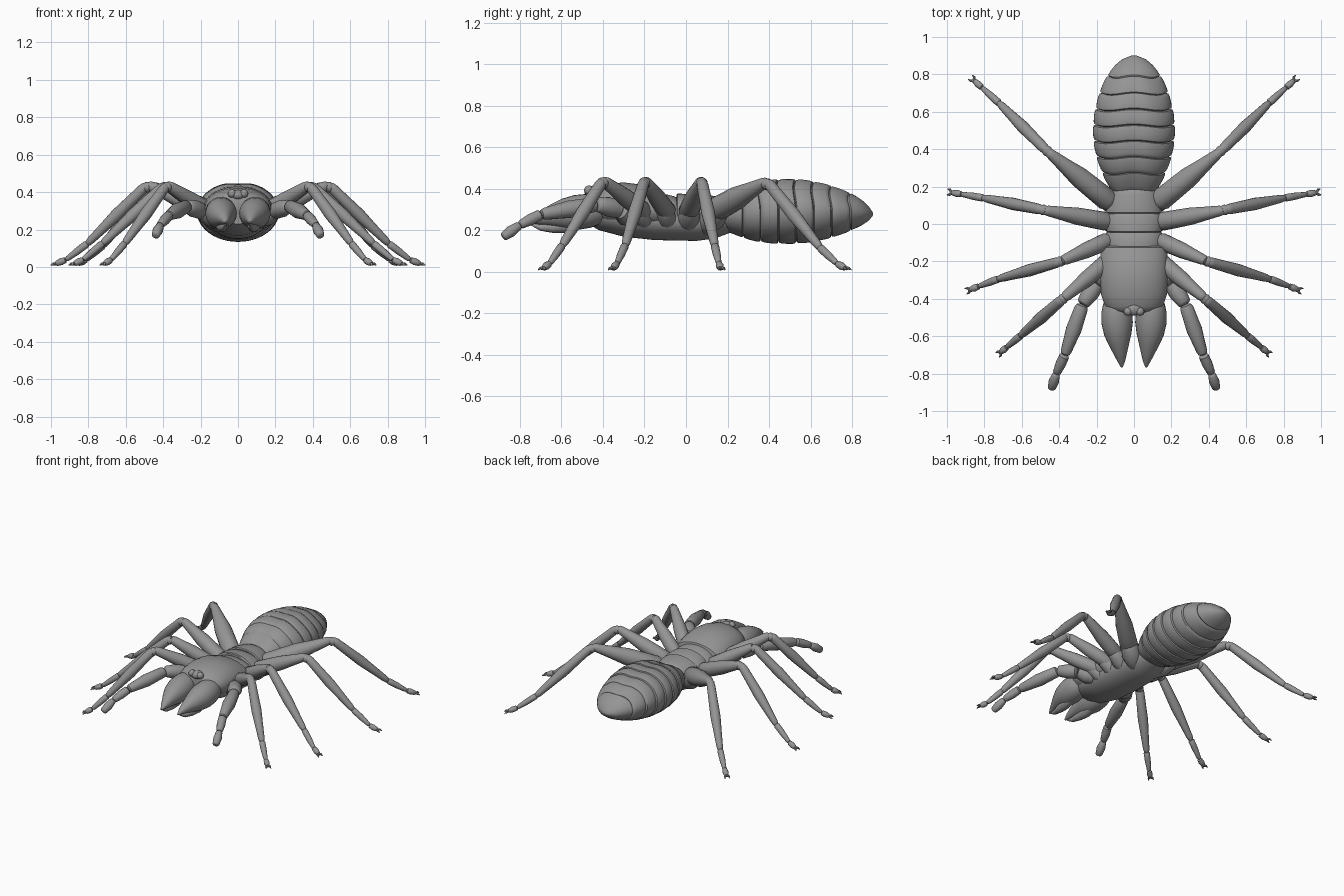
import bpy, bmesh, math
from mathutils import Vector

cube = bpy.data.objects.get("Cube")
if cube:
    bpy.data.objects.remove(cube, do_unlink=True)

GREY = (0.3, 0.3, 0.3, 1)
mat = bpy.data.materials.new("matte grey")
mat.use_nodes = True
mat.diffuse_color = GREY
mat.node_tree.nodes["Principled BSDF"].inputs["Base Color"].default_value = GREY
parts = []


def loft(name, rings):
    """Skin a list of closed rings and cap both ends."""
    bm = bmesh.new()
    rows = [[bm.verts.new(p) for p in ring] for ring in rings]
    n = len(rows[0])
    for a, b in zip(rows, rows[1:]):
        for i in range(n):
            j = (i + 1) % n
            bm.faces.new((a[i], a[j], b[j], b[i]))
    bm.faces.new(rows[0])
    bm.faces.new(rows[-1])
    bmesh.ops.recalc_face_normals(bm, faces=bm.faces)
    mesh = bpy.data.meshes.new(name)
    bm.to_mesh(mesh)
    bm.free()
    mesh.materials.append(mat)
    obj = bpy.data.objects.new(name, mesh)
    bpy.context.collection.objects.link(obj)
    parts.append(obj)


def tube(name, path, radii, n=16):
    """Round tube through the path with one radius per point."""
    path = [Vector(p) for p in path]
    rings = []
    for i, p in enumerate(path):
        d = (path[min(i + 1, len(path) - 1)] - path[max(i - 1, 0)]).normalized()
        side = d.cross(Vector((0, 0, 1))).normalized()
        up = side.cross(d)
        rings.append([p + radii[i] * (side * math.cos(t) + up * math.sin(t))
                      for t in (math.tau * k / n for k in range(n))])
    loft(name, rings)


def segment(name, a, b, r0, rmid, r1):
    """Limb segment with rounded ends and a swelling in the middle."""
    a, b = Vector(a), Vector(b)
    ts = (0, .02, .07, .3, .5, .7, .93, .98, 1)
    rs = (r0 * .4, r0 * .8, r0, (r0 + rmid) / 2, rmid, (rmid + r1) / 2, r1, r1 * .8, r1 * .4)
    tube(name, [a.lerp(b, t) for t in ts], rs)


def profile(stations, y):
    """Half width, bottom and top of a body profile at y."""
    for s, t in zip(stations, stations[1:]):
        if y <= t[0]:
            f = (y - s[0]) / (t[0] - s[0])
            return [u + (v - u) * f for u, v in zip(s[1:], t[1:])]
    return stations[-1][1:]


def body_ring(y, w, low, top, scale=1, wave=0, groove=0, n=48):
    zc, h = (low + top) / 2, (top - low) / 2 * scale
    ring = []
    for k in range(n):
        a = math.tau * k / n
        up = math.sin(a) > 0
        dent = 1 - groove * math.exp(-((a - math.pi / 2) / .25) ** 2)
        dy = -wave * (1 - math.cos(4 * a)) if up else 0
        ring.append((w * scale * math.cos(a), y + dy, zc + h * math.sin(a) * dent))
    return ring


def ellipsoid(name, centre, size, n=12):
    rings = []
    for i in range(n + 1):
        t = math.pi * (.02 + .96 * i / n)
        y, r = centre[1] - size[1] * math.cos(t), math.sin(t)
        rings.append([(centre[0] + size[0] * r * math.cos(a), y, centre[2] + size[2] * r * math.sin(a))
                      for a in (math.tau * k / 16 for k in range(16))])
    loft(name, rings)


# Abdomen: overlapping plates along a rounded profile
ABDOMEN = [(.17, .115, .20, .34), (.22, .145, .185, .375), (.30, .18, .155, .42),
           (.38, .205, .14, .445), (.47, .218, .135, .455), (.56, .215, .138, .452),
           (.64, .20, .15, .438), (.72, .178, .17, .415), (.80, .14, .20, .38),
           (.85, .10, .225, .345), (.88, .065, .245, .315), (.90, .015, .27, .285)]
EDGES = (.18, .275, .36, .445, .53, .615, .70, .79)
rings = []
for y0, y1 in zip(EDGES, EDGES[1:]):
    for f, s in ((0, .92), (.06, .98), (.2, 1), (.5, 1.01), (.8, 1.015), (.95, 1), (.99, .96)):
        y = y0 + (y1 - y0) * f
        rings.append(body_ring(y, *profile(ABDOMEN, y), s, .006, .07))
for y, s in ((.79, .92), (.797, .98), (.82, 1), (.85, 1), (.88, 1), (.893, 1), (.90, 1)):
    rings.append(body_ring(y, *profile(ABDOMEN, y), s, .006 if y < .81 else 0, .04 if y < .86 else 0))
loft("abdomen", rings)

# Underside of the thorax
BELLY = [(-.47, .09, .23, .32), (-.42, .13, .20, .35), (-.3, .15, .168, .36), (-.15, .15, .152, .35),
         (.05, .145, .148, .34), (.14, .13, .16, .33), (.22, .10, .19, .32)]
loft("belly", [body_ring(*s) for s in BELLY])

# Head shield
SHIELD = [(-.475, .07, .30, .375), (-.465, .12, .265, .39), (-.44, .155, .235, .405),
          (-.38, .175, .215, .422), (-.30, .182, .205, .43), (-.22, .182, .20, .42),
          (-.15, .178, .20, .395), (-.125, .172, .205, .385), (-.115, .15, .22, .36)]
loft("head_shield", [body_ring(*s) for s in SHIELD])

# Three thorax plates
for name, y0, y1, w0, w1, top in (("front_thorax_plate", -.125, -.04, .152, .15, .378),
                                  ("middle_thorax_plate", -.045, .06, .15, .157, .38),
                                  ("rear_thorax_plate", .055, .185, .153, .122, .375)):
    loft(name, [body_ring(y0 + (y1 - y0) * f, w0 + (w1 - w0) * f, .19, top - .02 * f, s)
                for f, s in ((0, .9), (.05, .97), (.2, 1), (.5, 1.02), (.8, 1.01), (.95, .98), (1, .9))])

# Eye mound
ellipsoid("eye_mound", (0, -.455, .385), (.042, .035, .028))

# Leg joints: hip, knee, ankle, toe, femur thickness
LEGS = {"first": ((.13, -.19, .28), (.38, -.40, .44), (.61, -.60, .12), (.73, -.70, .008), .046),
        "second": ((.13, -.085, .28), (.39, -.20, .44), (.73, -.295, .12), (.90, -.36, .008), .046),
        "third": ((.13, .01, .28), (.485, .075, .44), (.81, .14, .12), (1.0, .172, .008), .05),
        "fourth": ((.12, .11, .28), (.465, .39, .435), (.725, .65, .11), (.875, .785, .008), .06)}

for sx, side in ((1, "left"), (-1, "right")):
    def m(p):
        return Vector((p[0] * sx, p[1], p[2]))

    ellipsoid(side + "_eye", m((.032, -.468, .392)), (.023, .023, .023))

    # Jaw with upper and lower fingers
    jaw = [(.09, -.40, .30), (.092, -.43, .298), (.092, -.47, .293), (.09, -.53, .285), (.086, -.59, .278),
           (.08, -.64, .27), (.073, -.69, .26), (.068, -.73, .25), (.065, -.765, .238)]
    tube(side + "_jaw", [m(p) for p in jaw], (.055, .073, .082, .084, .073, .056, .037, .022, .006), 24)
    finger = [(.085, -.52, .235), (.085, -.58, .222), (.08, -.64, .213), (.074, -.70, .213), (.068, -.745, .226)]
    tube(side + "_lower_jaw_finger", [m(p) for p in finger], (.03, .036, .027, .016, .004))

    # Feeler limb
    points = [m(p) for p in ((.11, -.25, .26), (.20, -.32, .30), (.275, -.43, .325),
                             (.37, -.70, .275), (.415, -.80, .225), (.438, -.87, .178))]
    for part, a, b, r in (("base", 0, 1, (.05, .06, .045)), ("femur", 1, 2, (.045, .047, .036)),
                          ("shin", 2, 3, (.036, .042, .029)), ("foot", 3, 4, (.027, .028, .022))):
        segment(f"{side}_feeler_{part}", points[a], points[b], *r)
    segment(side + "_feeler_tip", points[4], points[5] + m((.004, -.012, -.012)), .021, .028, .022)

    # Walking legs
    for name, (hip, knee, ankle, toe, r) in LEGS.items():
        label = f"{side}_{name}_leg"
        hip, knee, ankle, toe = m(hip), m(knee), m(ankle), m(toe)
        root = Vector((hip.x * .45, hip.y - (knee.y - hip.y) * .1, .205))
        segment(label + "_hip", root, hip.lerp(knee, .22), r * .8, r * 1.08, r * .85)
        segment(label + "_femur", hip, knee, r, r * .92, .028)
        segment(label + "_knee", knee - (knee - hip) * .05, knee.lerp(ankle, .06), .024, .029, .024)
        segment(label + "_shin", knee, ankle, .028, .033, .021)
        heel, pad = ankle.lerp(toe, .58), ankle.lerp(toe, .86)
        heel.z, pad.z = .038, .017
        segment(label + "_ankle", ankle - (ankle - knee) * .02, heel, .02, .019, .014)
        segment(label + "_foot", heel, pad, .016, .019, .014)
        across = (toe - pad).cross(Vector((0, 0, 1))).normalized()
        for k, claw in ((1, "outer"), (-1, "inner")):
            tip = toe + across * .016 * k
            bend = pad.lerp(tip, .5) + across * .006 * k
            bend.z = .016
            tube(f"{label}_{claw}_claw", [pad, bend, tip], (.009, .007, .002), 8)

# Smooth shading with crisp plate edges
bpy.ops.object.select_all(action='DESELECT')
for obj in parts:
    obj.select_set(True)
bpy.context.view_layer.objects.active = parts[0]
bpy.ops.object.shade_smooth_by_angle(angle=math.radians(40))
